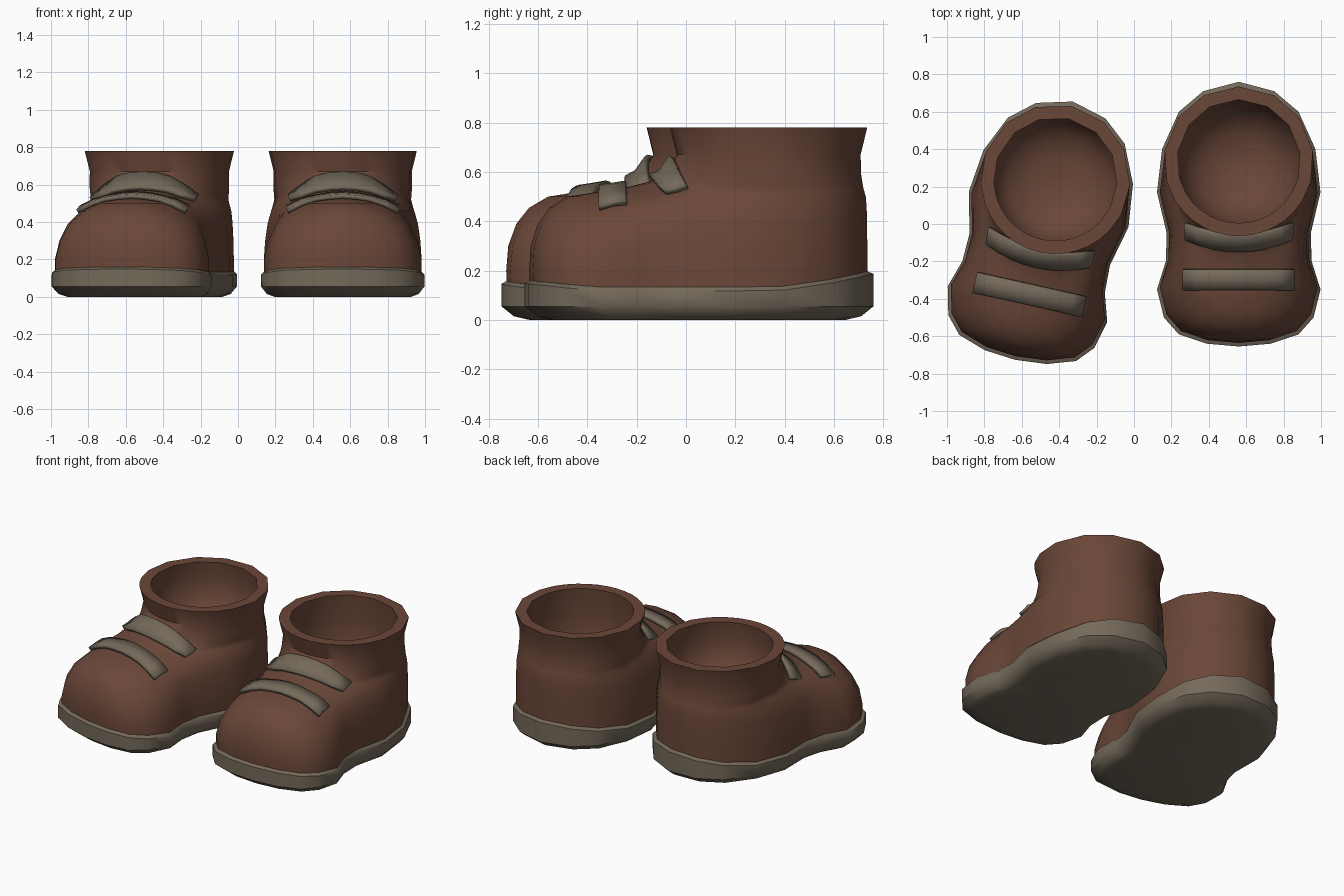
import bpy, bmesh
from math import sin, cos, radians
from mathutils import Matrix, Vector
from mathutils.bvhtree import BVHTree

if "Cube" in bpy.data.objects:
    bpy.data.objects.remove(bpy.data.objects["Cube"])


def material(name, rgb):
    m = bpy.data.materials.new(name)
    m.use_nodes = True
    m.diffuse_color = (*rgb, 1)
    m.node_tree.nodes["Principled BSDF"].inputs["Base Color"].default_value = (*rgb, 1)
    return m


LEATHER = material("brown_leather", (0.145, 0.063, 0.040))
RUBBER = material("taupe_rubber", (0.175, 0.143, 0.103))

# Half outline of the sole, heel to toe, and matching angles round the ankle
OUTLINE = [(0, .425), (.19, .375), (.32, .265), (.41, .065), (.437, -.165),
           (.385, -.385), (.39, -.535), (.437, -.685), (.40, -.835),
           (.32, -.925), (.17, -.975), (0, -.99)]
ANGLES = [0, 28, 54, 82, 106, 122, 132, 142, 152, 161, 170, 180]
MIDDLE = -.28


def full_ring(half):
    """Mirror a half ring of 3D points into a closed one."""
    return half + [(-x, y, z) for x, y, z in half[-2:0:-1]]


def outline(scale):
    return [(x * scale, MIDDLE + (y - MIDDLE) * scale) for x, y in OUTLINE]


def circle(radius):
    return [(radius * sin(radians(a)), radius * cos(radians(a))) for a in ANGLES]


def loft(rings):
    """Skin a stack of rings and cap both ends."""
    bm = bmesh.new()
    loops = [[bm.verts.new(p) for p in ring] for ring in rings]
    n = len(loops[0])
    for low, high in zip(loops, loops[1:]):
        for i in range(n):
            j = (i + 1) % n
            bm.faces.new((low[i], low[j], high[j], high[i]))
    bm.faces.new(loops[0][::-1])
    bm.faces.new(loops[-1])
    bmesh.ops.recalc_face_normals(bm, faces=bm.faces)
    return bm


def finish(bm, name, mat, matrix, angle=40):
    mesh = bpy.data.meshes.new(name)
    bm.to_mesh(mesh)
    bm.free()
    mesh.materials.append(mat)
    ob = bpy.data.objects.new(name, mesh)
    bpy.context.collection.objects.link(ob)
    ob.matrix_world = matrix
    bpy.ops.object.select_all(action='DESELECT')
    ob.select_set(True)
    bpy.context.view_layer.objects.active = ob
    bpy.ops.object.shade_smooth_by_angle(angle=radians(angle))
    return ob


def welt_height(y):
    """Top of the sole, curling up at heel and toe."""
    return .125 + .07 * (max(0, y) / .425) ** 1.5 + .03 * max(0, -y - .7) / .28


def sole():
    rings = [full_ring([(x, y, z) for x, y in outline(s)])
             for s, z in ((.84, 0), (.93, .015), (1, .055))]
    for s, dz in ((1, -.008), (.965, .008)):
        rings.append(full_ring([(x, y, welt_height(y) + dz) for x, y in outline(s)]))
    return loft(rings)


# Upper: height, sideways and lengthwise blend from ankle circle to sole, radius
UPPER = [(.08, 1, 1, .39), (.2, 1, 1.01, .39), (.3, .87, 1, .385),
         (.39, .65, .95, .38), (.455, .33, .87, .38), (.5, -.05, .75, .375),
         (.52, -.22, .53, .375), (.535, -.2, .36, .375), (.56, -.1, .19, .375),
         (.59, 0, .09, .373), (.67, 0, 0, .373), (.78, 0, 0, .4)]


def upper(depth):
    rings = []
    for z, tx, ty, r in UPPER:
        rings.append(full_ring([(cx + (sx - cx) * tx, cy + (sy - cy) * ty, z)
                                for (cx, cy), (sx, sy) in zip(circle(r), outline(.965))]))
    # Rim and hollow inside
    for r, drop in ((.33, 0), (.345, .3), (.33, .6), (.26, .85), (.15, .96), (.03, 1)):
        rings.append(full_ring([(x, y, .78 - depth * drop) for x, y in circle(r)]))
    return loft(rings)


def strap(tree, half, back, front, sweep):
    """Band draped over the instep, its ends swept back by sweep."""
    bm = bmesh.new()
    columns = []
    for i in range(9):
        u = i / 4 - 1
        col = []
        for k in range(3):
            y = back + (front - back) * k / 2 + sweep * u * u
            hit = tree.ray_cast(Vector((u * half, y, .66)), Vector((0, 0, -1)))[0]
            col.append(bm.verts.new((u * half, y, (hit.z if hit else .5) + .004)))
        columns.append(col)
    for a, b in zip(columns, columns[1:]):
        for k in range(2):
            bm.faces.new((a[k], a[k + 1], b[k + 1], b[k]))
    bmesh.ops.recalc_face_normals(bm, faces=bm.faces)
    if sum(f.normal.z for f in bm.faces) < 0:
        bmesh.ops.reverse_faces(bm, faces=bm.faces)
    return bm


def boot(side, x, y, turn, depth):
    place = Matrix.Translation((x, y, 0)) @ Matrix.Rotation(radians(turn), 4, 'Z')
    finish(sole(), side + "_sole", RUBBER, place)
    body = upper(depth)
    tree = BVHTree.FromBMesh(body)
    finish(body, side + "_upper", LEATHER, place)
    for name, args in (("toe_strap", (.29, -.575, -.685, 0)),
                       ("ankle_strap", (.28, -.385, -.475, .06))):
        ob = finish(strap(tree, *args), side + "_" + name, RUBBER, place)
        solid = ob.modifiers.new("thickness", 'SOLIDIFY')
        solid.thickness = .024
        solid.offset = 1


boot("left", .56, .335, 0, .6)
boot("right", -.42, .24, -12.6, .4)
